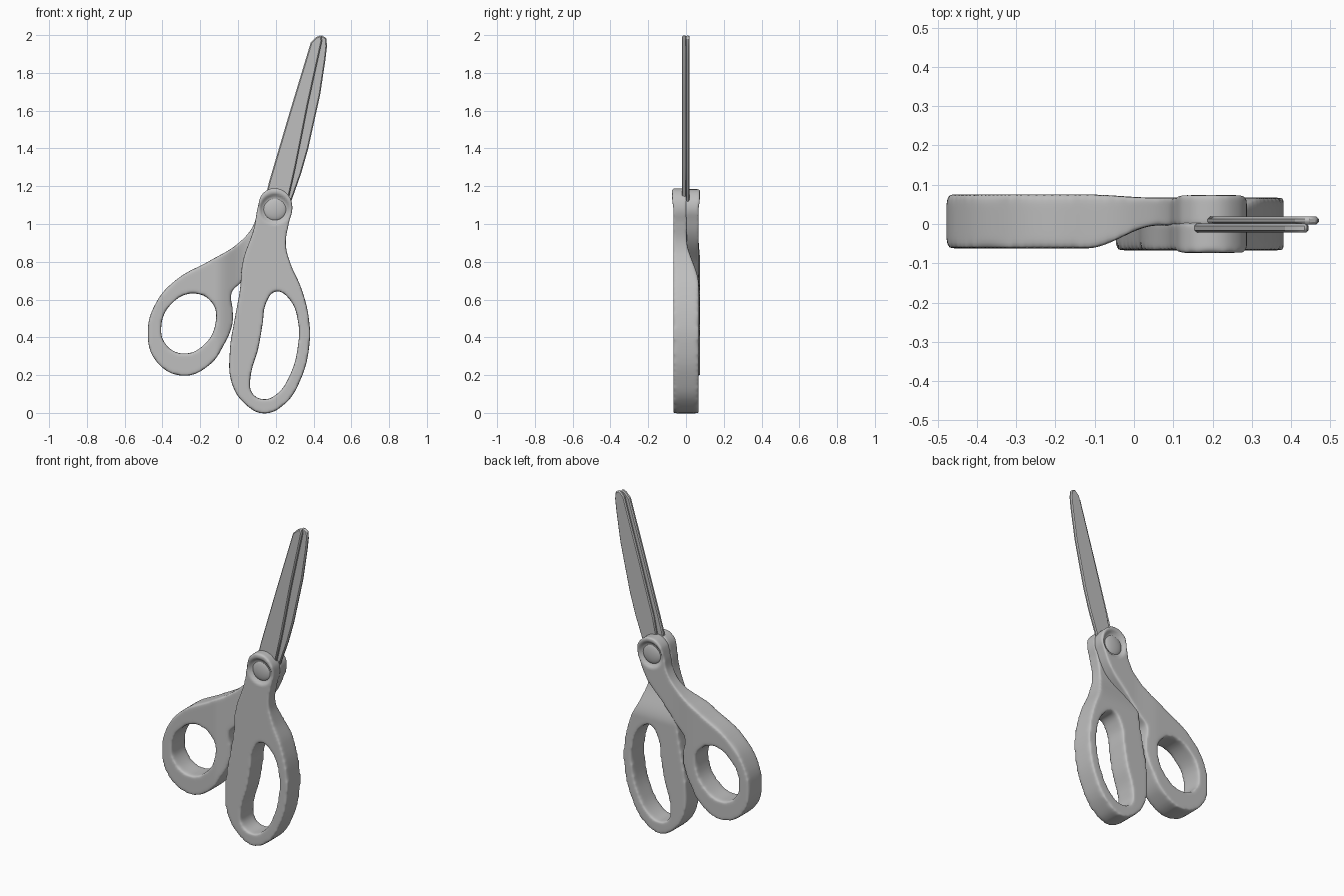
import bpy, bmesh, math

if "Cube" in bpy.data.objects:
    bpy.data.objects.remove(bpy.data.objects["Cube"])

grey = bpy.data.materials.new("plain grey")
grey.diffuse_color = (0.52, 0.52, 0.52, 1)
grey.use_nodes = True
grey.node_tree.nodes["Principled BSDF"].inputs["Base Color"].default_value = grey.diffuse_color
PIVOT = (0.195, 1.08)
H = 0.07  # half thickness of the raw handle slab


def ramp(a, b, v):
    t = min(1, max(0, (v - a) / (b - a)))
    return t * t * (3 - 2 * t)


def finish(ob, angle=40):
    ob.data.materials.clear()
    ob.data.materials.append(grey)
    bpy.ops.object.select_all(action='DESELECT')
    ob.select_set(True)
    bpy.context.view_layer.objects.active = ob
    bpy.ops.object.shade_smooth_by_angle(angle=math.radians(angle))


def bake(ob):
    """Mesh of an object with its modifiers applied."""
    dg = bpy.context.evaluated_depsgraph_get()
    dg.update()
    return bpy.data.meshes.new_from_object(ob.evaluated_get(dg))


def slab(name, loops):
    """Closed slab from smooth outlines (first outer, then holes) in the xz plane."""
    cu = bpy.data.curves.new(name + "_outline", 'CURVE')
    cu.dimensions, cu.fill_mode = '2D', 'BOTH'
    cu.extrude, cu.resolution_u = H, 8
    for pts in loops:
        sp = cu.splines.new('BEZIER')
        sp.bezier_points.add(len(pts) - 1)
        for bp, (x, z) in zip(sp.bezier_points, pts):
            bp.co = (x, z, 0)
            bp.handle_left_type = bp.handle_right_type = 'AUTO'
        sp.use_cyclic_u = True
    tmp = bpy.data.objects.new(name + "_outline", cu)
    bpy.context.collection.objects.link(tmp)
    me = bake(tmp)
    bpy.data.objects.remove(tmp)
    bm = bmesh.new()
    bm.from_mesh(me)
    bmesh.ops.remove_doubles(bm, verts=bm.verts, dist=1e-4)
    for v in bm.verts:
        x, y, z = v.co
        v.co = (x, -z, y)
    bmesh.ops.recalc_face_normals(bm, faces=bm.faces)
    bm.to_mesh(me)
    bm.free()
    ob = bpy.data.objects.new(name, me)
    bpy.context.collection.objects.link(ob)
    return ob


def handle(name, loops, limits):
    """Soft moulded handle; limits(x, z) gives its front and back y."""
    ob = slab(name, loops)
    m = ob.modifiers.new("even", 'REMESH')
    m.mode, m.voxel_size = 'VOXEL', 0.01
    m = ob.modifiers.new("soften", 'SMOOTH')
    m.factor, m.iterations = 0.5, 9
    me = bake(ob)
    ob.modifiers.clear()
    ob.data = me
    for v in me.vertices:
        x, y, z = v.co
        lo, hi = limits(x, z)
        # flared hood over the head and a round seat for the screw
        f = 1 + 0.1 * ramp(1.06, 1.14, z)
        d = math.hypot(x - PIVOT[0], z - PIVOT[1])
        f *= 1 - 0.25 * (1 - ramp(0.06, 0.085, d))
        v.co.y = (lo + (hi - lo) * (y + H) / (2 * H)) * f
    finish(ob, 60)


# Round thumb handle: full thickness at the ring, back half at the neck
def thumb_limits(x, z):
    t = ramp(-0.12, 0.06, x)
    return -0.062 + 0.058 * t, 0.075 - 0.008 * t


handle("thumb_handle", [
    [(-0.32, 0.71), (-0.43, 0.59), (-0.478, 0.42), (-0.43, 0.27), (-0.29, 0.197),
     (-0.15, 0.255), (-0.075, 0.36), (-0.03, 0.47), (-0.028, 0.54), (-0.033, 0.64),
     (0.01, 0.685), (0.10, 0.79), (0.22, 0.92), (0.268, 1.02), (0.288, 1.09),
     (0.265, 1.15), (0.195, 1.185), (0.13, 1.155), (0.105, 1.09), (0.085, 1.0),
     (0.01, 0.905), (-0.15, 0.805)],
    [(-0.23, 0.632), (-0.135, 0.58), (-0.118, 0.48), (-0.18, 0.36), (-0.29, 0.314),
     (-0.38, 0.36), (-0.407, 0.45), (-0.35, 0.58)]], thumb_limits)


# Long finger handle: full thickness at the loop, front half at the neck
def finger_limits(x, z):
    return -0.067, 0.067 - 0.063 * ramp(0.68, 0.92, z)


handle("finger_handle", [
    [(0.195, 1.19), (0.265, 1.155), (0.288, 1.09), (0.268, 1.0), (0.253, 0.89),
     (0.278, 0.79), (0.335, 0.66), (0.375, 0.5), (0.378, 0.36), (0.333, 0.18),
     (0.25, 0.05), (0.14, -0.003), (0.04, 0.045), (-0.032, 0.155), (-0.043, 0.33),
     (-0.017, 0.5), (0.01, 0.65), (0.025, 0.8), (0.085, 0.98), (0.105, 1.09),
     (0.13, 1.16)],
    [(0.2, 0.643), (0.27, 0.605), (0.32, 0.47), (0.318, 0.36), (0.275, 0.2),
     (0.2, 0.095), (0.13, 0.072), (0.072, 0.11), (0.068, 0.2), (0.107, 0.34),
     (0.13, 0.47), (0.15, 0.585)]], finger_limits)


# Blades: flat plates with bevelled rims, lying against each other
def blade(name, pts, y0, y1):
    bm = bmesh.new()
    face = bm.faces.new([bm.verts.new((x, y0, z)) for x, z in pts])
    ext = bmesh.ops.extrude_face_region(bm, geom=[face])
    for v in ext["geom"]:
        if isinstance(v, bmesh.types.BMVert):
            v.co.y = y1
    bmesh.ops.recalc_face_normals(bm, faces=bm.faces)
    me = bpy.data.meshes.new(name)
    bm.to_mesh(me)
    bm.free()
    ob = bpy.data.objects.new(name, me)
    bpy.context.collection.objects.link(ob)
    m = ob.modifiers.new("edge", 'BEVEL')
    m.width, m.segments = 0.006, 1
    finish(ob, 25)


blade("front_blade", [
    (0.135, 1.1), (0.26, 1.1), (0.305, 1.3), (0.335, 1.45), (0.37, 1.63),
    (0.445, 1.97), (0.44, 2.0), (0.415, 1.99), (0.385, 1.96), (0.27, 1.58),
    (0.165, 1.225)], -0.022, 0.001)
blade("back_blade", [
    (0.17, 1.1), (0.275, 1.1), (0.335, 1.27), (0.372, 1.4), (0.435, 1.685),
    (0.463, 1.87), (0.471, 1.94), (0.468, 1.985), (0.44, 2.0), (0.41, 1.97),
    (0.305, 1.62), (0.21, 1.29)], -0.001, 0.019)

# Domed pivot screw heads on both sides
for name, side in (("front_screw", -1), ("back_screw", 1)):
    bpy.ops.mesh.primitive_uv_sphere_add(
        segments=32, ring_count=16, radius=1,
        location=(PIVOT[0], side * 0.046, PIVOT[1]))
    ob = bpy.context.object
    ob.name = name
    ob.scale = (0.062, 0.018, 0.062)
    finish(ob)
